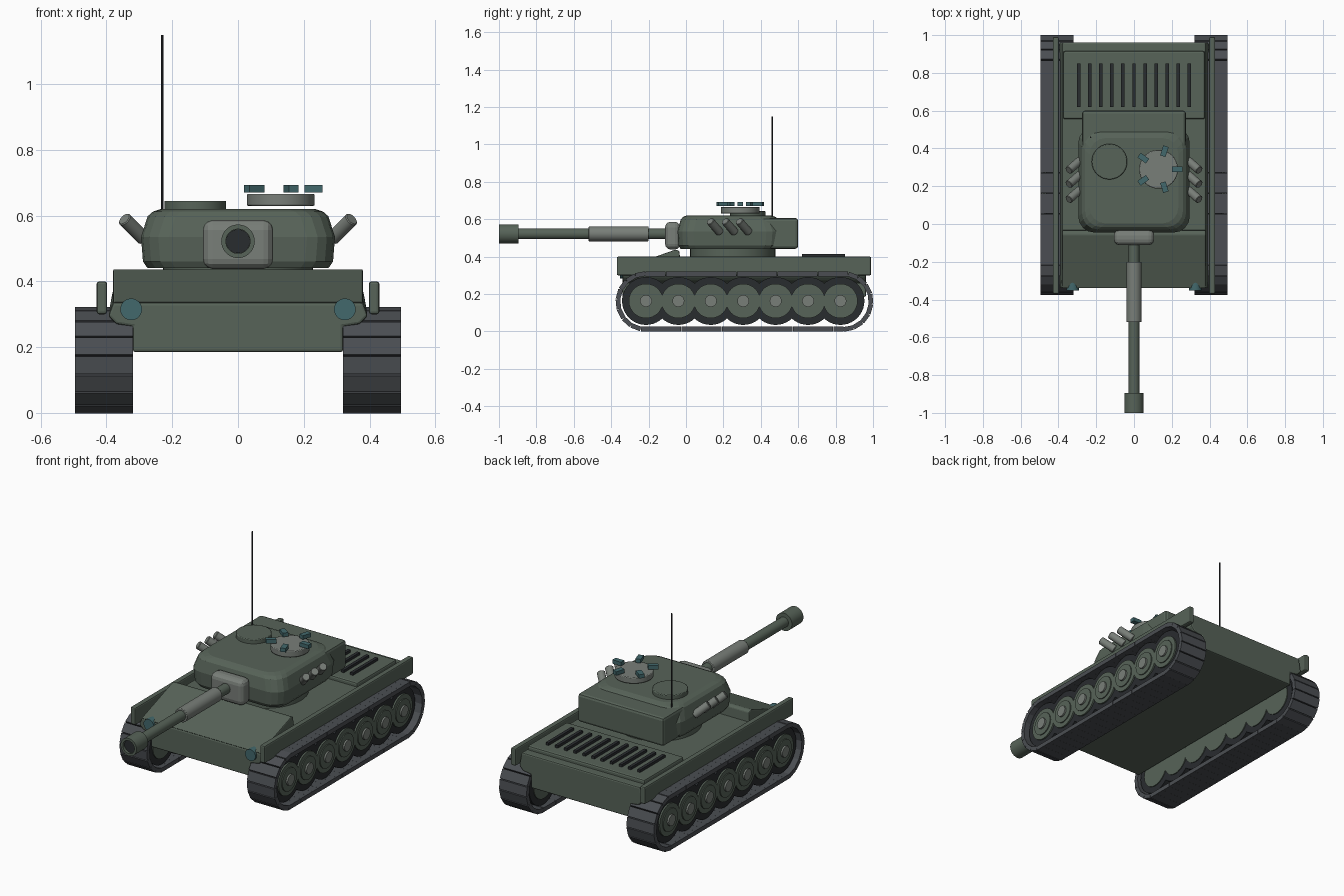
import bpy, bmesh
from math import pi, sin, cos, radians
from mathutils import Vector, Matrix

if "Cube" in bpy.data.objects:
    bpy.data.objects.remove(bpy.data.objects["Cube"])


def material(name, rgb):
    m = bpy.data.materials.new(name)
    m.diffuse_color = (*rgb, 1)
    m.use_nodes = True
    m.node_tree.nodes["Principled BSDF"].inputs["Base Color"].default_value = m.diffuse_color
    return m


GREEN = material("green_paint", (0.095, 0.125, 0.098))
LIGHT = material("pale_metal", (0.19, 0.21, 0.19))
TRACK = material("track_steel", (0.07, 0.076, 0.085))
DARK = material("dark_rubber", (0.022, 0.025, 0.028))
TEAL = material("glass", (0.055, 0.14, 0.15))


def finish(name, bm, mat, bevel=0.0, segs=2, smooth=False):
    bmesh.ops.recalc_face_normals(bm, faces=bm.faces)
    me = bpy.data.meshes.new(name)
    bm.to_mesh(me)
    bm.free()
    me.materials.append(mat)
    ob = bpy.data.objects.new(name, me)
    bpy.context.collection.objects.link(ob)
    if bevel:
        b = ob.modifiers.new("bevel", 'BEVEL')
        b.width, b.segments, b.limit_method = bevel, segs, 'ANGLE'
    if smooth:
        bpy.context.view_layer.objects.active = ob
        ob.select_set(True)
        bpy.ops.object.shade_smooth_by_angle(angle=radians(35))
        ob.select_set(False)
    return ob


def add_box(bm, lo, hi, rot=None):
    lo, hi = Vector(lo), Vector(hi)
    m = Matrix.Translation((lo + hi) / 2)
    if rot:
        m = m @ rot
    bmesh.ops.create_cube(bm, size=1, matrix=m @ Matrix.Diagonal((*(hi - lo), 1)))


def box(name, lo, hi, mat, bevel=0.0, segs=2):
    bm = bmesh.new()
    add_box(bm, lo, hi)
    return finish(name, bm, mat, bevel, segs)


def add_cyl(bm, a, b, r, n=32):
    a, b = Vector(a), Vector(b)
    d = b - a
    m = Matrix.Translation((a + b) / 2) @ d.to_track_quat('Z', 'Y').to_matrix().to_4x4()
    bmesh.ops.create_cone(bm, cap_ends=True, segments=n, radius1=r, radius2=r,
                          depth=d.length, matrix=m)


def cyl(name, a, b, r, mat, bevel=0.0, n=32):
    bm = bmesh.new()
    add_cyl(bm, a, b, r, n)
    return finish(name, bm, mat, bevel, 2, True)


def loft(name, rings, mat, bevel=0.0, cap=True, smooth=False):
    bm = bmesh.new()
    vs = [[bm.verts.new(p) for p in ring] for ring in rings]
    n = len(vs[0])
    for a, b in zip(vs, vs[1:]):
        for i in range(n):
            j = (i + 1) % n
            bm.faces.new((a[i], a[j], b[j], b[i]))
    if cap:
        bm.faces.new(vs[0])
        bm.faces.new(vs[-1])
    return finish(name, bm, mat, bevel, 2, smooth)


# Hull: cross-section lofted front to back, with a lowered nose
def hull_section(y, top):
    half = [(0.32, 0.185), (0.32, 0.262), (0.37, 0.27), (0.395, 0.295), (0.38, top)]
    return [(x, y, z) for x, z in half] + [(-x, y, z) for x, z in reversed(half)]


loft("hull", [hull_section(-0.34, 0.335), hull_section(-0.2, 0.375),
              hull_section(0.962, 0.375)], GREEN, 0.008)

# Sloped front plate
plate = [(-0.342, 0.337), (-0.055, 0.438), (-0.035, 0.43), (-0.03, 0.36), (-0.3, 0.31)]
loft("front_plate", [[(x, y, z) for y, z in plate] for x in (-0.38, 0.38)], GREEN, 0.006)

# Engine deck with vent slats
box("engine_deck", (-0.375, 0.555, 0.365), (0.375, 0.915, 0.398), GREEN, 0.01)
bm = bmesh.new()
for i in range(11):
    x = (i - 5) * 0.0585
    add_box(bm, (x - 0.009, 0.62, 0.39), (x + 0.009, 0.85, 0.413))
finish("engine_vents", bm, DARK)

# Running gear on both sides
Y0, Y1, R, ZC = -0.215, 0.84, 0.147, 0.16
SPAN = Y1 - Y0
TOTAL = 2 * SPAN + 2 * pi * R
LINKS = 56


def track_point(s):
    """Position and pitch angle along the stadium-shaped track path."""
    if s < SPAN:
        return Y0 + s, ZC - R, 0
    s -= SPAN
    if s < pi * R:
        a = s / R
        return Y1 + R * sin(a), ZC - R * cos(a), a
    s -= pi * R
    if s < SPAN:
        return Y1 - s, ZC + R, pi
    a = (s - SPAN) / R
    return Y0 - R * sin(a), ZC + R * cos(a), pi + a


for side, s in (("right", 1), ("left", -1)):
    bm = bmesh.new()
    for i in range(LINKS):
        y, z, a = track_point(i * TOTAL / LINKS)
        h = Vector((0.0875, 0.0268, 0.0125))
        c = Vector((s * 0.4075, y, z))
        add_box(bm, c - h, c + h, Matrix.Rotation(a, 4, 'X'))
    finish(side + "_track", bm, TRACK)

    tyres, discs, hubs = bmesh.new(), bmesh.new(), bmesh.new()
    for i in range(7):
        y, z = -0.214 + i * 0.1733, 0.163
        add_cyl(tyres, (s * 0.335, y, z), (s * 0.465, y, z), 0.128, 40)
        add_cyl(discs, (s * 0.33, y, z), (s * 0.474, y, z), 0.092)
        add_cyl(discs, (s * 0.47, y, z), (s * 0.48, y, z), 0.066)
        add_cyl(hubs, (s * 0.47, y, z), (s * 0.49, y, z), 0.032, 20)
    finish(side + "_tyres", tyres, DARK, smooth=True)
    finish(side + "_wheel_discs", discs, GREEN, smooth=True)
    finish(side + "_wheel_hubs", hubs, LIGHT, smooth=True)

    # Side skirt and headlight
    xs = sorted((s * 0.398, s * 0.43))
    box(side + "_skirt", (xs[0], -0.37, 0.3), (xs[1], 0.99, 0.4), GREEN, 0.008)
    cyl(side + "_headlight", (s * 0.325, -0.352, 0.315), (s * 0.325, -0.31, 0.315), 0.033, TEAL)

    # Smoke launchers
    bm = bmesh.new()
    d = Vector((s * 0.03, -0.026, 0.03))
    for y in (0.155, 0.235, 0.31):
        c = Vector((s * 0.316, y, 0.56))
        add_cyl(bm, c - d, c + d, 0.022, 20)
    finish(side + "_smoke_launchers", bm, LIGHT, 0.003, 1, True)


# Turret: stacked rounded-rectangle outlines
def outline(z, inset, radius=0.085, n=4):
    hx, y0, y1 = 0.295 - inset, -0.045 + inset * 0.8, 0.515 - inset
    pts = []
    for k, (cx, cy) in enumerate([(hx, y1), (-hx, y1), (-hx, y0), (hx, y0)]):
        cx -= radius * (1 if cx > 0 else -1)
        cy -= radius * (1 if cy > 0.2 else -1)
        for i in range(n + 1):
            a = (k + i / n) * pi / 2
            pts.append((cx + radius * cos(a), cy + radius * sin(a), z))
    return pts


cyl("turret_ring", (0, 0.25, 0.36), (0, 0.25, 0.45), 0.228, GREEN, n=48)
loft("turret", [outline(0.44, 0.02), outline(0.46, 0.006), outline(0.535, 0),
                outline(0.598, 0.02), outline(0.612, 0.036), outline(0.62, 0.06)], GREEN)
box("turret_bustle", (-0.275, 0.38, 0.442), (0.275, 0.6, 0.606), GREEN, 0.015)

# Gun
GZ = 0.522
box("mantlet", (-0.107, -0.112, 0.438), (0.107, -0.03, 0.586), LIGHT, 0.03, 3)
cyl("barrel", (0, -0.05, GZ), (0, -0.91, GZ), 0.029, GREEN)
cyl("barrel_sleeve", (0, -0.2, GZ), (0, -0.52, GZ), 0.04, LIGHT, 0.003)
profile = [(0.02, -0.895), (0.051, -0.895), (0.051, -1.0), (0.037, -1.0), (0.037, -0.93), (0.001, -0.93)]
loft("muzzle", [[(r * cos(i * pi / 16), y, GZ + r * sin(i * pi / 16)) for i in range(32)]
                for r, y in profile], GREEN, smooth=True)
cyl("bore", (0, -0.925, GZ), (0, -0.985, GZ), 0.0365, DARK)

# Roof fittings
cyl("loader_hatch", (-0.13, 0.33, 0.6), (-0.13, 0.33, 0.645), 0.094, GREEN, 0.004, 40)
cyl("commander_hatch", (0.13, 0.29, 0.63), (0.13, 0.29, 0.666), 0.103, LIGHT, 0.004, 40)
bm = bmesh.new()
for k in range(5):
    a = k * 2 * pi / 5
    c = Vector((0.13 + 0.1 * cos(a), 0.29 + 0.1 * sin(a), 0.682))
    h = Vector((0.0275, 0.015, 0.011))
    add_box(bm, c - h, c + h, Matrix.Rotation(a, 4, 'Z'))
finish("periscopes", bm, TEAL)
cyl("antenna", (-0.23, 0.46, 0.59), (-0.23, 0.46, 1.15), 0.004, DARK, n=10)
